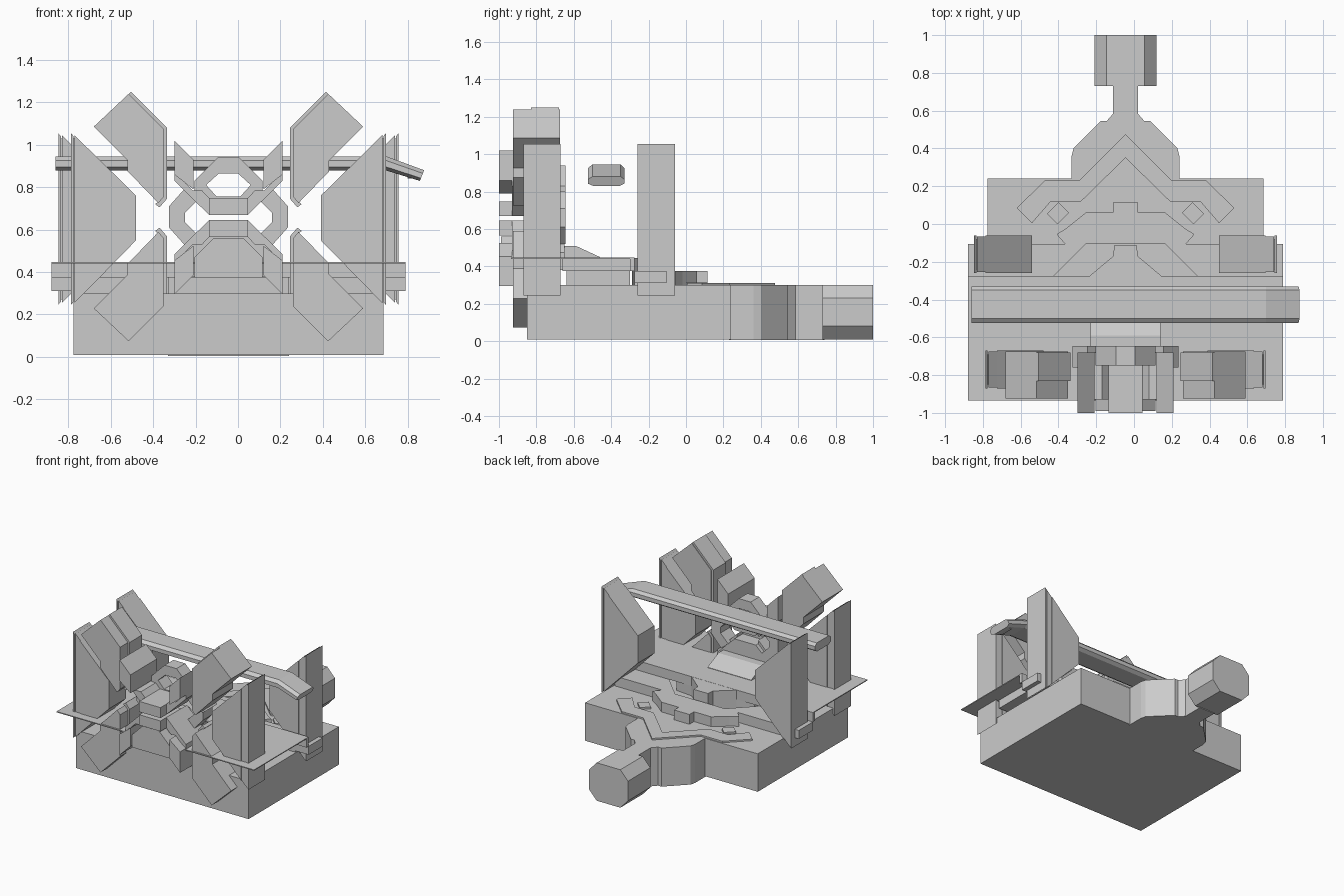
import bpy, bmesh
from mathutils import Matrix

CX = -0.045   # symmetry line of the build
CZ = 0.657    # mid height of the front cluster


def prism(name, pts, plane, a, b, parent_mesh=None):
    """Extrude a 2D profile: 'xz' along y, 'xy' along z, 'yz' along x."""
    place = {'xz': lambda u, v, w: (u, w, v),
             'xy': lambda u, v, w: (u, v, w),
             'yz': lambda u, v, w: (w, u, v)}[plane]
    bm = bmesh.new()
    lo = [bm.verts.new(place(u, v, a)) for u, v in pts]
    hi = [bm.verts.new(place(u, v, b)) for u, v in pts]
    bm.faces.new(lo)
    bm.faces.new(hi[::-1])
    n = len(pts)
    for i in range(n):
        bm.faces.new((lo[i], hi[i], hi[(i + 1) % n], lo[(i + 1) % n]))
    bmesh.ops.recalc_face_normals(bm, faces=bm.faces)
    me = bpy.data.meshes.new(name)
    bm.to_mesh(me)
    bm.free()
    ob = bpy.data.objects.new(name, me)
    bpy.context.collection.objects.link(ob)
    return ob


def box(name, x0, x1, y0, y1, z0, z1):
    return prism(name, [(x0, y0), (x1, y0), (x1, y1), (x0, y1)], 'xy', z0, z1)


def pair(name, pts, plane, a, b):
    """Left and right copies of a profile given as distance from the centre."""
    for side, s in (('left', -1), ('right', 1)):
        prism(f'{name}_{side}', [(CX + s * u, v) for u, v in pts], plane, a, b)


def whole(name, half, plane, a, b):
    """Complete symmetric profile from its right half."""
    pts = [(CX + u, v) for u, v in half]
    pts += [(CX - u, v) for u, v in reversed(half) if u > 1e-6]
    return prism(name, pts, plane, a, b)


def flip(pts):
    return [(u, 2 * CZ - v) for u, v in pts]


# base block, stepped neck and tail block
box('base', CX - 0.73, CX + 0.73, -0.85, 0.24, 0.01, 0.30)
whole('neck', [(0.285, 0.23), (0.285, 0.36), (0.275, 0.40), (0.13, 0.545), (0.10, 0.545),
               (0.065, 0.585), (0.065, 0.74)][::-1], 'xy', 0.005, 0.30)
whole('tail_block', [(0.10, 0.01), (0.165, 0.08), (0.165, 0.23), (0.10, 0.30)], 'xz', 0.73, 1.0)

# raised chevron on the back deck
chevron = [(0, 0.475), (0.243, 0.233), (0.425, 0.233), (0.575, 0.085), (0.495, 0.005),
           (0.395, 0.12), (0.235, 0.12), (0, 0.35)]
pair('deck_chevron', chevron, 'xy', 0.295, 0.312)
pair('chevron_pad', [(0.355, 0.115), (0.415, 0.055), (0.36, 0.0), (0.30, 0.06)], 'xy', 0.295, 0.315)

# stepped band across the deck
band = [(0, 0.115), (0.065, 0.115), (0.065, 0.06), (0.21, 0.06), (0.31, -0.02), (0.365, -0.055),
        (0.32, -0.105), (0.72, -0.105), (0.72, -0.275), (0.38, -0.275), (0.21, -0.105), (0, -0.105)]
pair('deck_band', band, 'xy', 0.295, 0.375)
pair('side_tab', [(0.70, -0.105), (0.835, -0.105), (0.835, -0.275), (0.70, -0.275)], 'xy', 0.31, 0.375)

# front platform: thin sheet, thick rear slab and its spur
box('platform_sheet', CX - 0.835, CX + 0.835, -0.935, -0.275, 0.44, 0.447)
box('platform_slab', CX - 0.72, CX + 0.72, -0.66, -0.28, 0.375, 0.444)
box('platform_rear_lip', CX - 0.835, CX + 0.835, -0.30, -0.275, 0.375, 0.444)
box('platform_support', CX - 0.285, CX + 0.285, -0.64, -0.30, 0.295, 0.38)
whole('platform_spur', [(0.33, -0.29), (0.19, -0.275), (0.065, -0.17), (0.06, -0.115)][::-1],
      'xy', 0.30, 0.446)
prism('platform_ramp', [(-0.65, 0.44), (-0.65, 0.51), (-0.59, 0.51), (-0.46, 0.45), (-0.46, 0.44)],
      'yz', CX - 0.185, CX + 0.185)

# four wedge walls with an outer back plate
for row, inner, y0, y1 in (('front', 0.435, -0.87, -0.67), ('rear', 0.495, -0.26, -0.06)):
    o = inner + 0.245
    pair(f'{row}_wall', [(inner, 0.55), (inner, 0.76), (o, 1.0), (o, 0.30)], 'xz', y0, y1)
    pair(f'{row}_wall_plate', [(o, 0.30), (o, 1.0), (o + 0.045, 1.045), (o + 0.045, 0.255)],
         'xz', y0 + 0.005, y1 - 0.005)
    pair(f'{row}_wall_outer', [(o + 0.05, 0.26), (o + 0.05, 1.04), (o + 0.062, 1.055),
                               (o + 0.062, 0.245)], 'xz', y0, y1)
    box(f'{row}_wall_web_left', CX - o - 0.055, CX - o - 0.04, y0 + 0.02, y1 - 0.02, 0.27, 1.03)
    box(f'{row}_wall_web_right', CX + o + 0.04, CX + o + 0.055, y0 + 0.02, y1 - 0.02, 0.27, 1.03)

# cross beam with a bent right end: sweep of an eight-sided section
section = [(-0.50, 0.945), (-0.35, 0.945), (-0.33, 0.925), (-0.33, 0.895), (-0.355, 0.878),
           (-0.495, 0.878), (-0.525, 0.895), (-0.525, 0.925)]
beam = prism('cross_beam', section, 'yz', -0.86, 0.70)
tip = prism('beam_tip', section, 'yz', 0.70, 0.865)
for v in tip.data.vertices:
    if v.co.x > 0.8:
        v.co.z = 0.88 + (v.co.z - 0.945) * 0.75
        v.co.x += (v.co.z - 0.85) * 0.4
prism('beam_rib', [(-0.48, 0.88), (-0.375, 0.88), (-0.375, 0.84), (-0.48, 0.84)], 'yz', 0.80, 0.86)

# four slanted pods in an X, each with a thin inner flange
pod = [(0.635, 1.085), (0.47, 1.24), (0.305, 1.075), (0.305, 0.755), (0.33, 0.725),
       (0.475, 0.875), (0.475, 0.925)]
flange = [(0.46, 1.25), (0.475, 1.235), (0.307, 1.07), (0.307, 0.755), (0.345, 0.72),
          (0.325, 0.705), (0.29, 0.745), (0.29, 1.08)]
for level, f in (('upper', lambda p: p), ('lower', flip)):
    pair(f'{level}_pod', f(pod), 'xz', -0.925, -0.675)
    pair(f'{level}_pod_flange', f(flange), 'xz', -0.83, -0.68)

# central cradles: two opposed U shapes, each with prongs
cradle = [(0.09, 0.668), (0.255, 0.83), (0.255, 0.87), (0.17, 0.785), (0.125, 0.785), (0.09, 0.748)]
prong = [(0.165, 0.79), (0.255, 0.86), (0.255, 1.02), (0.165, 0.93)]
spine = [(0.0, 0.668), (0.09, 0.668), (0.09, 0.748), (0.0, 0.748)]
for level, f in (('upper', lambda p: p), ('lower', flip)):
    pair(f'{level}_cradle_arm', f(cradle), 'xz', -0.93, -0.68)
    pair(f'{level}_prong', f(prong), 'xz', -1.0, -0.68)
    whole(f'{level}_cradle_floor', f(spine)[1:3], 'xz', -1.0, -0.75)

# upper arch, side links and lower hull behind the cradles
pair('upper_arch', [(0, 0.94), (0.05, 0.94), (0.16, 0.83), (0.16, 0.765), (0.085, 0.69),
                    (0, 0.69), (0, 0.755), (0.055, 0.755), (0.105, 0.81), (0.045, 0.865),
                    (0, 0.865)], 'xz', -0.75, -0.645)
pair('side_link', [(0.20, 0.80), (0.28, 0.71), (0.28, 0.61), (0.20, 0.52), (0.14, 0.57),
                   (0.205, 0.635), (0.205, 0.68), (0.14, 0.745)], 'xz', -0.76, -0.645)
whole('lower_hull', [(0.09, 0.62), (0.24, 0.475), (0.24, 0.38), (0.0, 0.38)][:3], 'xz', -0.76, -0.65)
whole('lower_dome', [(0.07, 0.56), (0.16, 0.47), (0.16, 0.375)], 'xz', -0.99, -0.70)
